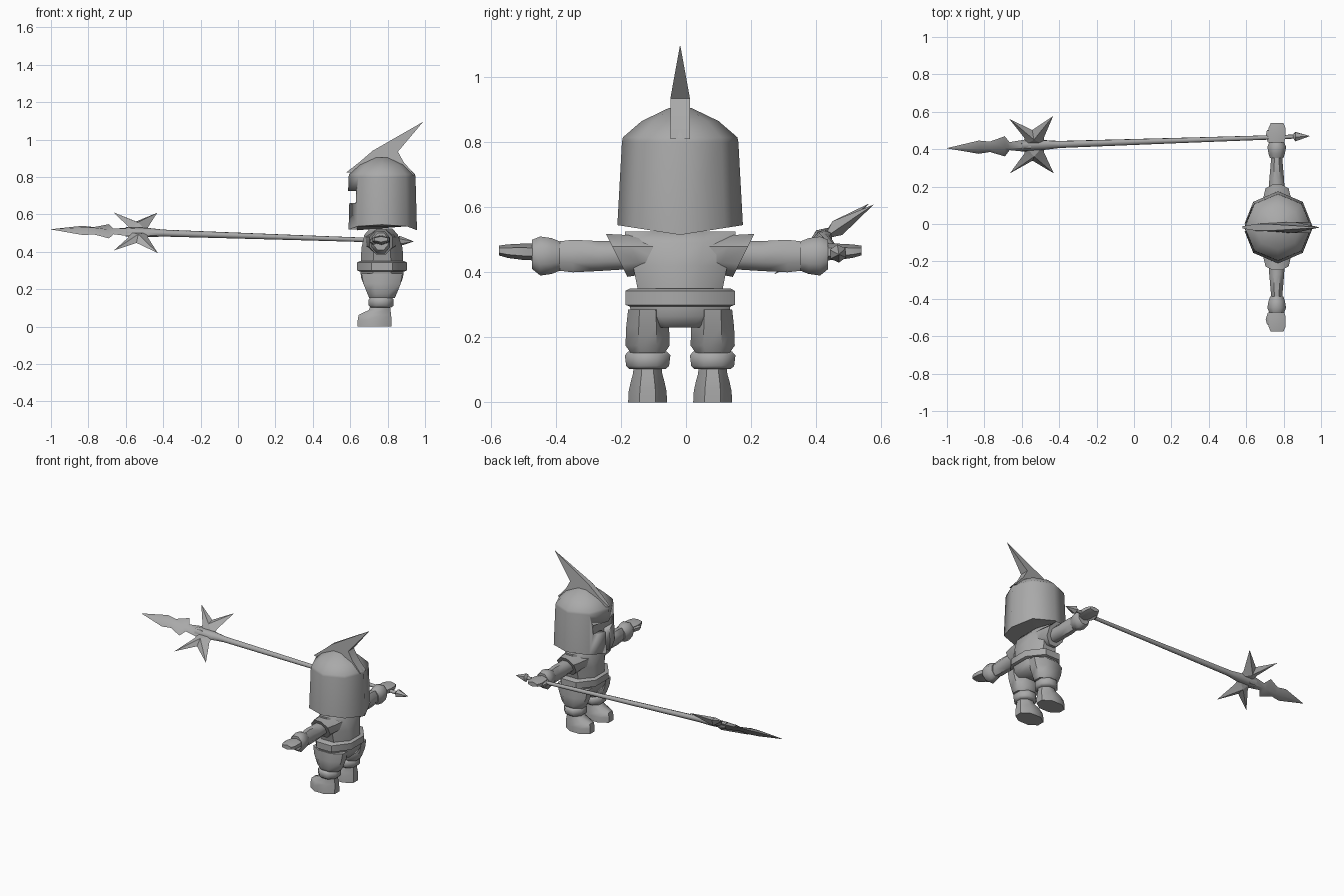
import bpy, bmesh, math
from mathutils import Vector

if "Cube" in bpy.data.objects:
    bpy.data.objects.remove(bpy.data.objects["Cube"])

MID = -0.018   # body symmetry plane in y
CX = 0.77      # body centre in x

grey = bpy.data.materials.new("plain_grey")
grey.diffuse_color = (0.4, 0.4, 0.4, 1)
grey.use_nodes = True
grey.node_tree.nodes["Principled BSDF"].inputs["Base Color"].default_value = grey.diffuse_color


def finish(name, bm, angle=50):
    bmesh.ops.remove_doubles(bm, verts=bm.verts, dist=1e-5)
    bmesh.ops.recalc_face_normals(bm, faces=bm.faces)
    me = bpy.data.meshes.new(name)
    bm.to_mesh(me)
    bm.free()
    me.materials.append(grey)
    for p in me.polygons:
        p.use_smooth = True
    me.set_sharp_from_angle(angle=math.radians(angle))
    ob = bpy.data.objects.new(name, me)
    bpy.context.collection.objects.link(ob)
    return ob


def skin(name, rings, angle=50):
    """Join rings of points into a capped tube."""
    bm = bmesh.new()
    rows = [[bm.verts.new(p) for p in r] for r in rings]
    n = len(rows[0])
    for a, b in zip(rows, rows[1:]):
        for i in range(n):
            j = (i + 1) % n
            bm.faces.new((a[i], a[j], b[j], b[i]))
    bm.faces.new(rows[0])
    bm.faces.new(rows[-1])
    return finish(name, bm, angle)


def oval(n, ra, rb, flat=True):
    off = math.pi / n if flat else 0
    k = 1 / math.cos(math.pi / n) if flat else 1
    return [(k * ra * math.cos(off + 2 * math.pi * i / n),
             k * rb * math.sin(off + 2 * math.pi * i / n)) for i in range(n)]


def upright(name, rows, y=MID, n=8, flat=True, angle=50):
    """rows: z, centre x, half x, half y"""
    return skin(name, [[(cx + a, y + b, z) for a, b in oval(n, hx, hy, flat)]
                       for z, cx, hx, hy in rows], angle)


def sideways(name, s, rows, n=8, slant=0):
    """rows: distance from middle, centre x, centre z, half x, half z"""
    return skin(name, [[(cx + a, MID + s * (d + slant * b), cz + b)
                        for a, b in oval(n, hx, hz)] for d, cx, cz, hx, hz in rows])


def block(name, lo, hi):
    bm = bmesh.new()
    bmesh.ops.create_cube(bm, size=1)
    for v in bm.verts:
        v.co = [(l + h) / 2 + c * (h - l) for l, h, c in zip(lo, hi, v.co)]
    return finish(name, bm)


# torso, belt and hips
upright("torso", [(.32, CX, .115, .125), (.42, CX, .11, .145),
                  (.49, CX - .005, .09, .17), (.525, CX - .005, .06, .17)])
upright("belt", [(.295, CX, .12, .155), (.3, CX, .133, .168),
                 (.343, CX, .133, .168), (.35, CX, .12, .155)])
upright("hips", [(.23, CX, .10, .10), (.265, CX, .113, .15), (.30, CX, .115, .155)])

for s, side in ((-1, "left"), (1, "right")):
    leg = MID + s * .1
    # legs
    upright(side + "_trouser_leg", [(.152, CX, .068, .052), (.175, CX, .078, .068),
            (.23, CX, .1, .066), (.285, CX, .11, .06)], leg)
    upright(side + "_boot_cuff", [(.102, CX - .005, .055, .055), (.112, CX - .005, .066, .066),
            (.145, CX - .005, .066, .07), (.156, CX - .005, .058, .06)], leg)
    upright(side + "_boot", [(0, .73, .09, .06), (.035, .73, .09, .058), (.063, .732, .087, .052),
            (.088, .757, .058, .045), (.12, .762, .05, .042)], leg)
    # arms
    sideways(side + "_sleeve", s, [(.06, CX - .005, .455, .085, .06),
             (.14, CX - .005, .455, .075, .06), (.195, CX - .005, .452, .062, .066)], slant=.5)
    sideways(side + "_arm", s, [(.17, .763, .452, .042, .043), (.25, .763, .45, .04, .046),
             (.33, .763, .45, .033, .05), (.39, .763, .45, .028, .043)])
    sideways(side + "_wrist_cuff", s, [(.37, .763, .45, .036, .045), (.395, .763, .45, .044, .055),
             (.43, .763, .45, .05, .06), (.455, .763, .455, .04, .045)])
    sideways(side + "_hand", s, [(.44, .765, .462, .034, .022), (.48, .765, .463, .046, .022),
             (.53, .765, .465, .046, .018), (.557, .765, .467, .034, .013)], n=6)
    sideways(side + "_thumb", s, [(.455, .73, .457, .014, .015),
             (.49, .718, .457, .014, .015), (.52, .718, .457, .007, .008)], n=6)

# faceted helmet, lower at front and back than at the sides
helmet = upright("helmet", [(.515, CX, .187, .193), (.80, CX, .179, .179),
                            (.815, CX, .176, .176), (.865, CX, .125, .118),
                            (.905, CX, .04, .035)], flat=False)
for v in helmet.data.vertices:
    if v.co.z < .53:
        v.co.z += .03 * abs(v.co.y - MID) / .193

# visor opening: eye slot with a slit below
for nm, w, lo, hi in (("eye_cutter", .105, .66, .725), ("slit_cutter", .02, .48, .68)):
    cutter = block(nm, (.5, MID - w, lo), (.637, MID + w, hi))
    cutter.hide_render = True
    cutter.hide_viewport = True
    mod = helmet.modifiers.new(nm, "BOOLEAN")
    mod.operation = "DIFFERENCE"
    mod.solver = "EXACT"
    mod.object = cutter

# swept-back crest: x, z, half thickness
crest = [(.58, .825, .006), (.65, .88, .018), (.72, .94, .018), (.99, 1.095, .001),
         (.855, .935, .03), (.885, .88, .03), (.947, .81, .03), (.77, .80, .03)]
skin("crest", [[(x, MID + s * t, z) for x, z, t in crest] for s in (-1, 1)], 35)

# spear frame: along the shaft, across the blade, through the blade
TIP, BUTT = Vector((-1, .405, .52)), Vector((.94, .47, .455))
ALONG = (BUTT - TIP).normalized()
ACROSS = Vector((0, .82, .575))
ACROSS = (ACROSS - ALONG * ACROSS.dot(ALONG)).normalized()
THRU = ALONG.cross(ACROSS)


def spear(x, v=0, w=0):
    return TIP + ALONG * (x + 1) + ACROSS * v + THRU * w


def spear_rod(name, rows, n=8):
    """rows: x, half width, half thickness"""
    return skin(name, [[spear(x, a, b) for a, b in oval(n, rv, rw, False)]
                       for x, rv, rw in rows])


spear_rod("spear_shaft", [(-.6, .03, .022), (-.48, .03, .022), (-.40, .02, .018),
                          (.3, .014, .014), (.87, .011, .011)])
spear_rod("spear_butt", [(.85, .008, .008), (.865, .028, .028), (.94, .001, .001)], 6)
spear_rod("spear_blade", [(-1, .001, .001), (-.83, .043, .018), (-.77, .034, .02),
                          (-.69, .066, .012), (-.665, .026, .018), (-.55, .045, .025)], 4)

# forked prongs, one each side of the shaft
fork = [(-.585, .0), (-.585, .05), (-.665, .178), (-.543, .10),
        (-.43, .187), (-.48, .05), (-.48, .0)]
for s, side in ((-1, "lower"), (1, "upper")):
    bm = bmesh.new()
    rim = [bm.verts.new(spear(x, s * v)) for x, v in fork]
    for w in (-.026, .026):
        peak = bm.verts.new(spear(-.535, s * .055, w))
        for a, b in zip(rim, rim[1:] + rim[:1]):
            bm.faces.new((a, b, peak))
    finish(side + "_prongs", bm, 30)
